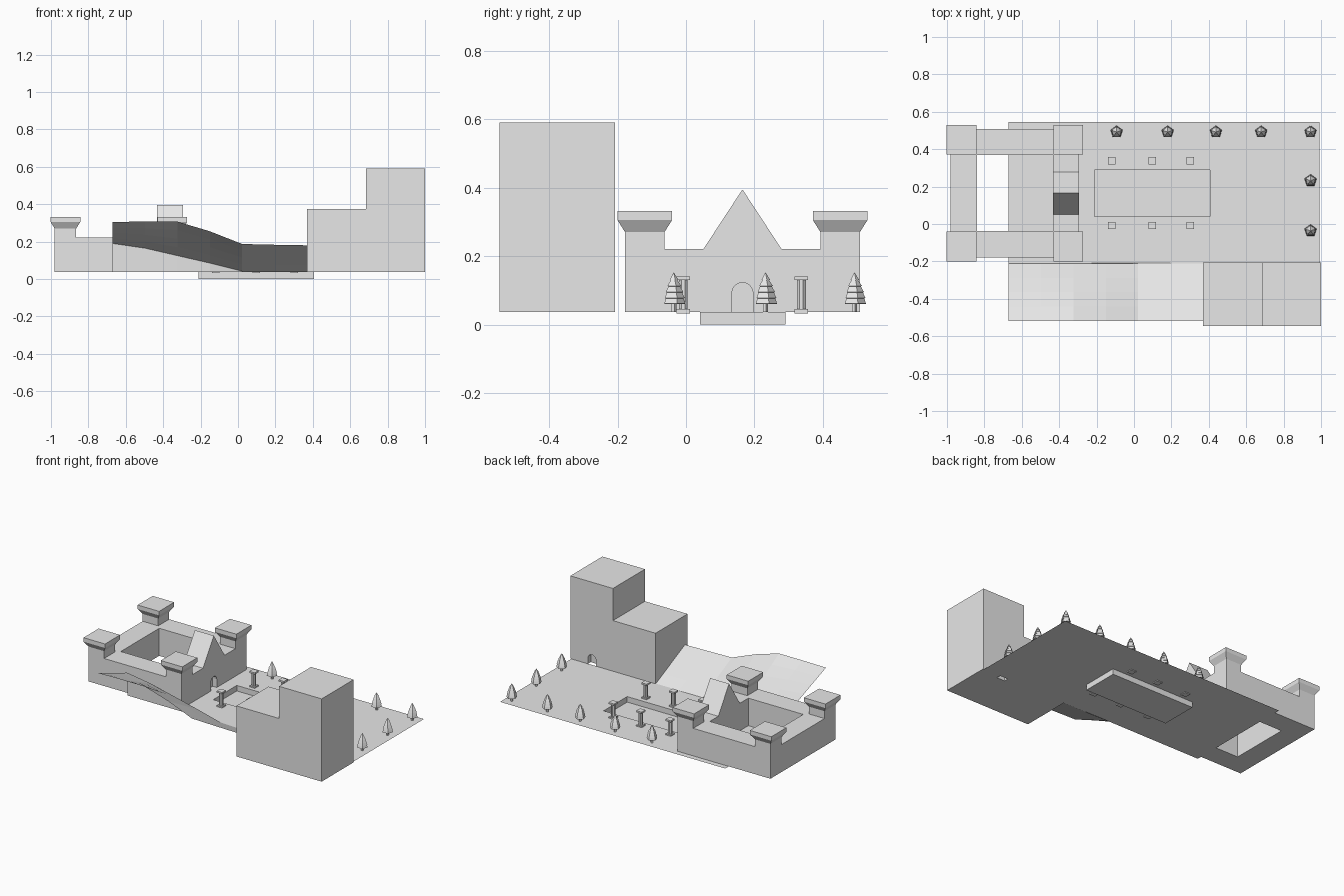
import bpy, bmesh, math

if "Cube" in bpy.data.objects:
    bpy.data.objects.remove(bpy.data.objects["Cube"])

stone = bpy.data.materials.new("plain grey")
stone.diffuse_color = (0.8, 0.8, 0.8, 1)
stone.use_nodes = True
stone.node_tree.nodes["Principled BSDF"].inputs["Base Color"].default_value = stone.diffuse_color
G = 0.037          # ground level
CX, CY = -0.637, 0.165   # castle centre


def make(name, bm, fix=True):
    if fix:
        bmesh.ops.recalc_face_normals(bm, faces=bm.faces)
    me = bpy.data.meshes.new(name)
    bm.to_mesh(me)
    bm.free()
    me.materials.append(stone)
    ob = bpy.data.objects.new(name, me)
    bpy.context.collection.objects.link(ob)
    return ob


def add_lathe(bm, x, y, rings, sides, turn):
    """Stack of polygon rings (radius, z), closed at both ends."""
    loops = []
    for r, z in rings:
        loops.append([bm.verts.new((x + r * math.cos(turn + math.tau * i / sides),
                                    y + r * math.sin(turn + math.tau * i / sides), z))
                      for i in range(sides)])
    for a, b in zip(loops, loops[1:]):
        for i in range(sides):
            j = (i + 1) % sides
            bm.faces.new((a[i], a[j], b[j], b[i]))
    bm.faces.new(loops[0][::-1])
    bm.faces.new(loops[-1])


def square(half_z):
    """Square rings given as (half width, z)."""
    return [(h * math.sqrt(2), z) for h, z in half_z]


def extrude(name, pts, vec):
    bm = bmesh.new()
    f = bm.faces.new([bm.verts.new(p) for p in pts])
    res = bmesh.ops.extrude_face_region(bm, geom=[f], use_keep_orig=True)
    bmesh.ops.translate(bm, vec=vec, verts=[v for v in res["geom"] if isinstance(v, bmesh.types.BMVert)])
    return make(name, bm)


def rect(x0, x1, y0, y1, z):
    return [(x0, y0, z), (x1, y0, z), (x1, y1, z), (x0, y1, z)]


def framed(bm, outer, inner):
    """Flat face with a rectangular hole; returns the inner loop."""
    a = [bm.verts.new(p) for p in outer]
    b = [bm.verts.new(p) for p in inner]
    for i in range(4):
        j = (i + 1) % 4
        bm.faces.new((a[i], a[j], b[j], b[i]))
    return a, b


def arch(w, top):
    """Arched doorway outline as (across, height)."""
    pts = [(w, G - 0.02)]
    for i in range(9):
        t = math.pi * i / 8
        pts.append((w * math.cos(t), top - w + w * math.sin(t)))
    return pts + [(-w, G - 0.02)]


def cut(target, cutter):
    cutter.hide_render = True
    cutter.hide_set(True)
    m = target.modifiers.new("doorway", 'BOOLEAN')
    m.operation = 'DIFFERENCE'
    m.solver = 'EXACT'
    m.object = cutter


# Ground sheet with the sunken pool
bm = bmesh.new()
px0, px1, py0, py1 = -0.212, 0.406, 0.041, 0.29
_, rim = framed(bm, rect(-0.672, 0.993, -0.208, 0.545, G), rect(px0, px1, py0, py1, G))
low = [bm.verts.new((v.co.x, v.co.y, 0.0)) for v in rim]
for i in range(4):
    j = (i + 1) % 4
    bm.faces.new((rim[i], rim[j], low[j], low[i]))
bm.faces.new(low)
make("ground_with_pool", bm, fix=False)

# Sloping hillside sheet: a steep bank, then a ramp rising to the front
xs = [-0.672 + 1.042 * i / 6 for i in range(7)]
bank = [0.19, 0.165, 0.125, 0.085, 0.042, G, G]
crest = [0.305, 0.307, 0.307, 0.255, 0.187, 0.183, 0.18]
bm = bmesh.new()
rows = [[bm.verts.new((x, -0.208, G)) for x in xs]]
for k in range(5):
    t = k / 4
    rows.append([bm.verts.new((x, -0.211 - 0.307 * t, b + (c - b) * t))
                 for x, b, c in zip(xs, bank, crest)])
for a, b in zip(rows, rows[1:]):
    for i in range(6):
        bm.faces.new((a[i], b[i], b[i + 1], a[i + 1]))
make("hillside", bm, fix=False)

# Castle walls around an open courtyard
bm = bmesh.new()
o, n = 0.343, 0.203
levels = [framed(bm, rect(CX - o, CX + o, CY - o, CY + o, z),
                 rect(CX - n, CX + n, CY - n, CY + n, z)) for z in (G, 0.221)]
for lo, hi in zip(levels[0], levels[1]):
    for i in range(4):
        j = (i + 1) % 4
        bm.faces.new((lo[i], lo[j], hi[j], hi[i]))
walls = make("castle_walls", bm)

# Corner towers with flared caps
bm = bmesh.new()
for sx in (-1, 1):
    for sy in (-1, 1):
        add_lathe(bm, CX + sx * 0.2855, CY + sy * 0.2855,
                  square([(0.0575, 0.2), (0.0575, 0.27), (0.0795, 0.305), (0.0795, 0.332)]),
                  4, math.pi / 4)
make("castle_towers", bm)

# Gable above the gate
extrude("gate_gable", [(CX + n, CY - 0.114, 0.221), (CX + n, CY + 0.114, 0.221),
                       (CX + n, CY, 0.395)], (o - n, 0, 0))

# Stepped tower block
block = extrude("stepped_block", [(x, -0.545, z) for x, z in
                ((0.37, G), (1.0, G), (1.0, 0.59), (0.685, 0.59), (0.685, 0.375), (0.37, 0.375))],
                (0, 0.338, 0))

# Arched doorways
cut(walls, extrude("gate_cutter", [(CX + o - 0.03, CY + a, z) for a, z in arch(0.031, 0.123)], (0.06, 0, 0)))
cut(block, extrude("block_door_cutter", [(0.84 + a, -0.237, z) for a, z in arch(0.03, 0.105)], (0, 0.06, 0)))

# Pool pillars: square base, eight-sided shaft, square cap
bm = bmesh.new()
for x in (-0.118, 0.098, 0.302):
    for y in (-0.008, 0.337):
        add_lathe(bm, x, y, square([(0.02, 0.032), (0.02, 0.045)]), 4, math.pi / 4)
        add_lathe(bm, x, y, [(0.014, 0.045), (0.014, 0.13)], 8, math.pi / 8)
        add_lathe(bm, x, y, square([(0.02, 0.13), (0.02, 0.141)]), 4, math.pi / 4)
make("pool_pillars", bm)

# Five-sided trees with overlapping tiers
spots = [(x, 0.492) for x in (-0.093, 0.18, 0.438, 0.68, 0.944)] + [(0.944, 0.232), (0.944, -0.036)]
tiers = [(0.034, 0.061), (0.032, 0.077), (0.028, 0.094), (0.022, 0.112), (0.014, 0.13), (0.0005, 0.152)]
foliage = [(0.012, 0.06), tiers[0]]
for r, z in tiers[1:-1]:
    foliage += [(r - 0.003, z), (r, z + 0.001)]
foliage.append(tiers[-1])
bm = bmesh.new()
for x, y in spots:
    add_lathe(bm, x, y, [(0.008, G), (0.008, 0.062)], 5, math.pi / 2)
    add_lathe(bm, x, y, foliage, 5, math.pi / 2)
make("trees", bm)
